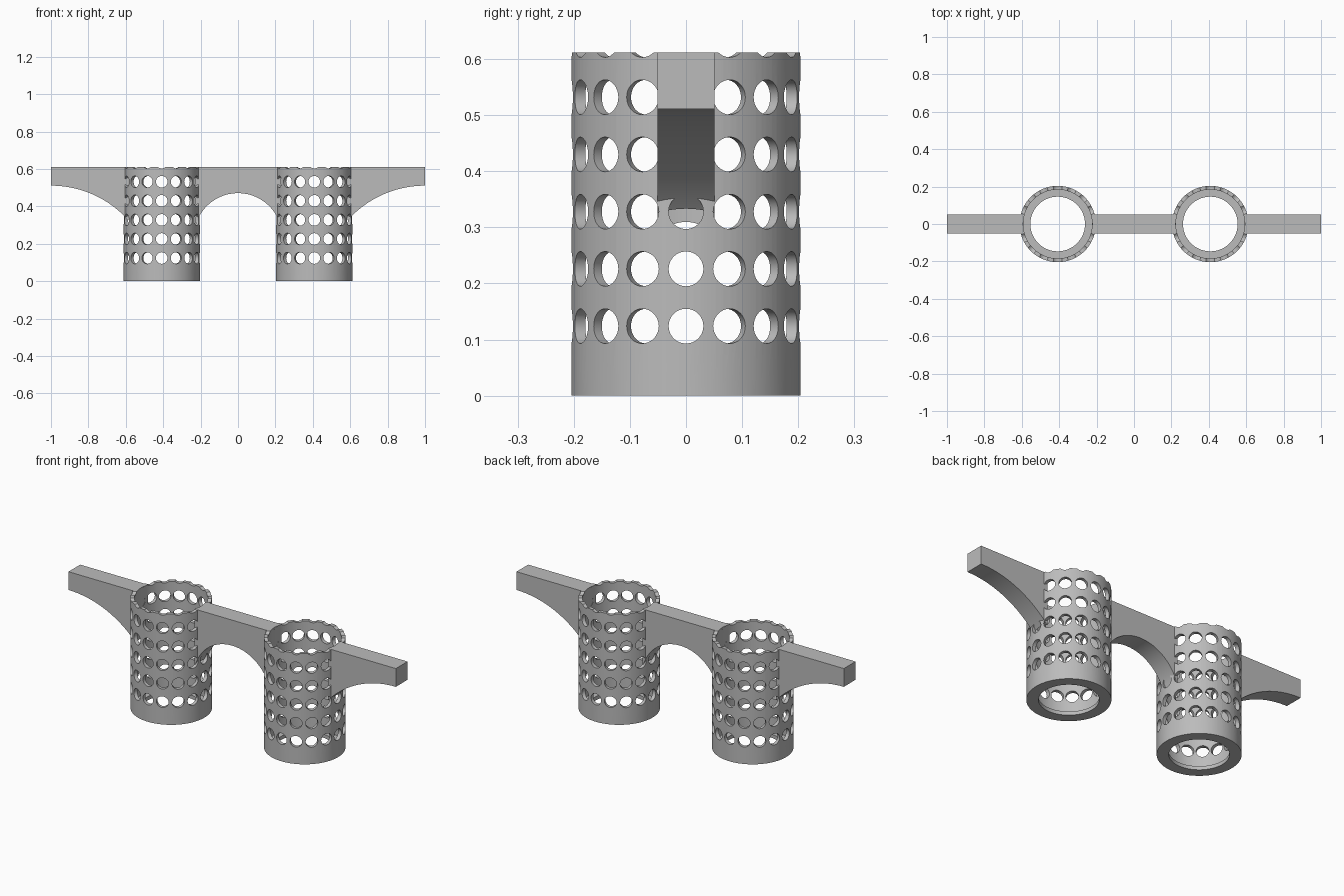
import bpy, bmesh, math
from mathutils import Matrix, Vector

if "Cube" in bpy.data.objects:
    bpy.data.objects.remove(bpy.data.objects["Cube"])

CX, R_OUT, R_IN, R_LIP = 0.408, 0.204, 0.184, 0.146
HEIGHT, LIP, HALF_DEPTH = 0.612, 0.02, 0.051
HOLE_R, ROW_START, ROW_STEP = 0.031, 0.124, 0.102

grey = bpy.data.materials.new("plain grey")
grey.use_nodes = True
colour = (0.5, 0.5, 0.5, 1)
grey.diffuse_color = colour
grey.node_tree.nodes["Principled BSDF"].inputs["Base Color"].default_value = colour


def make_object(name, bm):
    bmesh.ops.recalc_face_normals(bm, faces=bm.faces)
    mesh = bpy.data.meshes.new(name)
    bm.to_mesh(mesh)
    bm.free()
    mesh.materials.append(grey)
    obj = bpy.data.objects.new(name, mesh)
    bpy.context.collection.objects.link(obj)
    return obj


def cut(obj, cutter):
    mod = obj.modifiers.new("cut", "BOOLEAN")
    mod.operation, mod.solver, mod.object = "DIFFERENCE", "EXACT", cutter
    bpy.context.view_layer.objects.active = obj
    bpy.ops.object.modifier_apply(modifier=mod.name)
    bpy.data.objects.remove(cutter)


def smooth(obj):
    bpy.ops.object.select_all(action="DESELECT")
    obj.select_set(True)
    bpy.context.view_layer.objects.active = obj
    bpy.ops.object.shade_smooth_by_angle(angle=math.radians(30))


def cylinder(bm, radius, depth, matrix, segments):
    bmesh.ops.create_cone(bm, cap_ends=True, segments=segments, radius1=radius,
                          radius2=radius, depth=depth, matrix=matrix)


# Tube: turned wall with an inward lip at the foot
bm = bmesh.new()
profile = [(R_LIP, 0), (R_OUT, 0), (R_OUT, HEIGHT), (R_IN, HEIGHT), (R_IN, LIP), (R_LIP, LIP)]
verts = [bm.verts.new((r, 0, z)) for r, z in profile]
edges = [bm.edges.new((verts[i - 1], verts[i])) for i in range(len(verts))]
bmesh.ops.spin(bm, geom=verts + edges, cent=(0, 0, 0), axis=(0, 0, 1),
               angle=math.tau, steps=96)
bmesh.ops.remove_doubles(bm, verts=bm.verts, dist=0.0001)
left_tube = make_object("left_tube", bm)

# Rings of round holes, the top ring only nicking the rim
bm = bmesh.new()
for row in range(6):
    for i in range(16):
        place = (Matrix.Rotation(math.tau * i / 16, 4, "Z")
                 @ Matrix.Translation((0.2, 0, ROW_START + ROW_STEP * row))
                 @ Matrix.Rotation(math.pi / 2, 4, "Y"))
        cylinder(bm, HOLE_R, 0.06, place, 32)
cut(left_tube, make_object("hole_cutter", bm))
smooth(left_tube)
left_tube.location.x = CX
right_tube = left_tube.copy()
right_tube.name = "right_tube"
right_tube.location.x = -CX
bpy.context.collection.objects.link(right_tube)


# Beams: flat top, circular underside, ends hollowed to fit the bores
def beam(name, x0, x1, arc_x, arc_top, arc_r, sign=1):
    steps = 40
    points = [(x1, HEIGHT), (x0, HEIGHT)]
    for i in range(steps + 1):
        x = x0 + (x1 - x0) * i / steps
        z = arc_top - arc_r + math.sqrt(arc_r ** 2 - (x - arc_x) ** 2)
        points.append((x, z))
    bm = bmesh.new()
    face = bm.faces.new([bm.verts.new((sign * x, -HALF_DEPTH, z)) for x, z in points])
    side = bmesh.ops.extrude_face_region(bm, geom=[face])["geom"]
    bmesh.ops.translate(bm, vec=Vector((0, 2 * HALF_DEPTH, 0)),
                        verts=[v for v in side if isinstance(v, bmesh.types.BMVert)])
    obj = make_object(name, bm)
    bm = bmesh.new()
    for x in (-CX, CX):
        cylinder(bm, R_IN + 0.001, 2, Matrix.Translation((x, 0, 0)), 96)
    cut(obj, make_object("bore_cutter", bm))
    smooth(obj)


beam("middle_beam", -0.23, 0.23, 0, 0.471, 0.236)
for label, sign in (("left", 1), ("right", -1)):
    beam(label + "_beam", CX + 0.175, 1, 1, 0.511, 0.555, sign)
